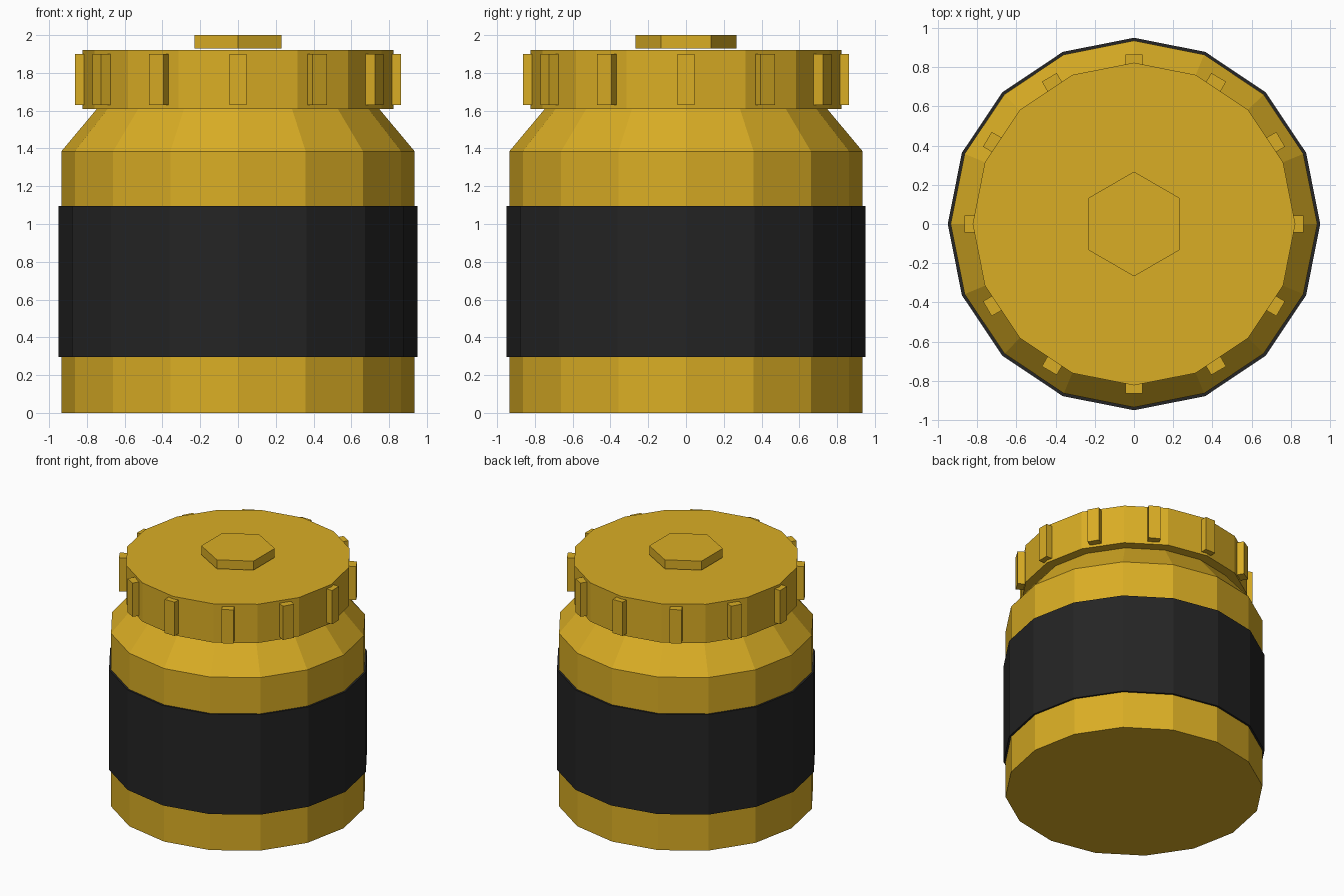
import bpy, math
from mathutils import Matrix

if "Cube" in bpy.data.objects:
    bpy.data.objects.remove(bpy.data.objects["Cube"])


def material(name, rgb):
    m = bpy.data.materials.new(name)
    m.diffuse_color = (*rgb, 1)
    m.use_nodes = True
    m.node_tree.nodes["Principled BSDF"].inputs["Base Color"].default_value = m.diffuse_color
    return m


yellow = material("mustard yellow", (0.70, 0.42, 0.018))
black = material("soft black", (0.018, 0.018, 0.018))


def prism(name, sides, r1, r2, z0, z1, mat, turn=0.0):
    """Capped flat-sided cylinder or cone with its first corner at the given angle."""
    verts = []
    for r, z in ((r1, z0), (r2, z1)):
        for i in range(sides):
            a = turn + 2 * math.pi * i / sides
            verts.append((r * math.cos(a), r * math.sin(a), z))
    faces = [(i, (i + 1) % sides, (i + 1) % sides + sides, i + sides) for i in range(sides)]
    faces += [tuple(reversed(range(sides))), tuple(range(sides, 2 * sides))]
    me = bpy.data.meshes.new(name)
    me.from_pydata(verts, [], faces)
    me.materials.append(mat)
    ob = bpy.data.objects.new(name, me)
    bpy.context.collection.objects.link(ob)
    return ob


# Container body, sloping shoulder and wrap-around band
prism("body", 16, 0.935, 0.935, 0.0, 1.385, yellow)
prism("shoulder", 16, 0.935, 0.745, 1.385, 1.612, yellow)
prism("band", 16, 0.95, 0.95, 0.295, 1.095, black)

# Lid and hexagonal knob
prism("lid", 16, 0.823, 0.823, 1.61, 1.92, yellow)
prism("lid_knob", 6, 0.267, 0.267, 1.928, 2.0, yellow, math.pi / 2)

# Twelve grip ribs around the lid
for i in range(12):
    rib = prism("grip_rib_%02d" % (i + 1), 4, 0.5 * math.sqrt(2), 0.5 * math.sqrt(2),
                -0.5, 0.5, yellow, math.pi / 4)
    rib.data.transform(Matrix.Rotation(i * math.pi / 6, 4, 'Z')
                       @ Matrix.Translation((0.82, 0, 1.765))
                       @ Matrix.Diagonal((0.088, 0.088, 0.27, 1)))
